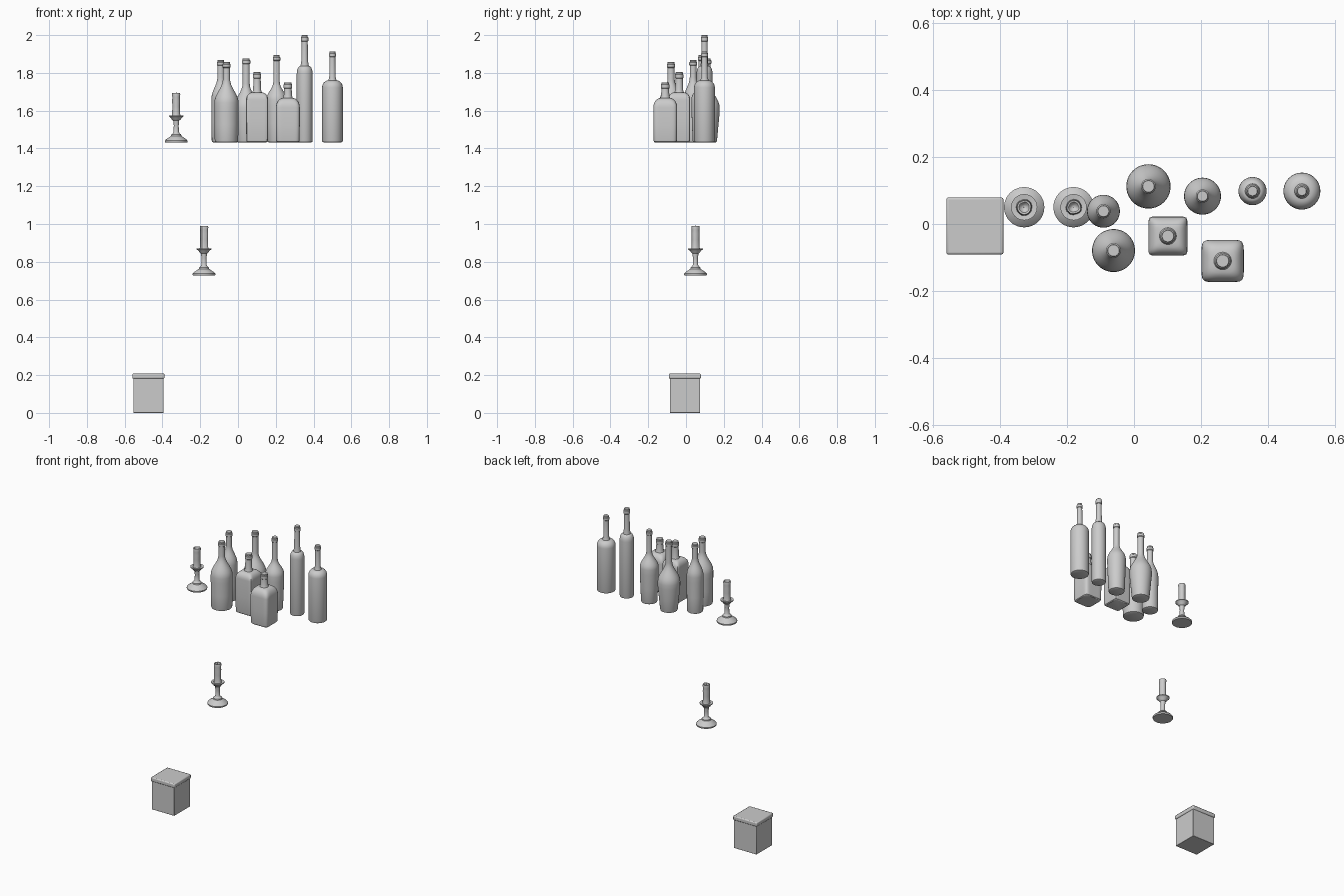
import bpy, bmesh, math, random

if "Cube" in bpy.data.objects:
    bpy.data.objects.remove(bpy.data.objects["Cube"])

random.seed(4)
SHELF = 1.432


def loft(name, x, y, z, profile, segs=40, wobble=0.0):
    """Stack rings (radius, height, squareness): 2 is round, larger is squarer."""
    bm = bmesh.new()
    lumps = [random.uniform(-wobble, wobble) for _ in range(segs)]
    rings = []
    for p in profile:
        r, h = p[0], p[1]
        n = p[2] if len(p) > 2 else 2
        ring = []
        for i in range(segs):
            a = 2 * math.pi * i / segs
            c, s = math.cos(a), math.sin(a)
            k = r / (abs(c) ** n + abs(s) ** n) ** (1 / n)
            smooth = (lumps[i - 1] + lumps[i] + lumps[(i + 1) % segs]) / 3
            ring.append(bm.verts.new((k * c * (1 + smooth), k * s * (1 + smooth), h)))
        rings.append(ring)
    for lo, hi in zip(rings, rings[1:]):
        for i in range(segs):
            j = (i + 1) % segs
            bm.faces.new((lo[i], lo[j], hi[j], hi[i]))
    bm.faces.new(rings[0][::-1])
    bm.faces.new(rings[-1])
    mesh = bpy.data.meshes.new(name)
    bm.to_mesh(mesh)
    bm.free()
    ob = bpy.data.objects.new(name, mesh)
    bpy.context.collection.objects.link(ob)
    ob.location = (x, y, z)
    bpy.context.view_layer.objects.active = ob
    ob.select_set(True)
    bpy.ops.object.shade_smooth_by_angle(angle=math.radians(35))
    ob.select_set(False)
    return ob


def curve_between(r0, h0, r1, h1, steps=8):
    """S-shaped shoulder from body radius to neck radius."""
    out = []
    for i in range(steps + 1):
        t = i / steps
        out.append((r1 + (r0 - r1) * (0.5 + 0.5 * math.cos(math.pi * t)), h0 + (h1 - h0) * t))
    return out


def round_shoulder(r0, h0, r1, h1, steps=6):
    """Quarter-ellipse shoulder, flat towards the neck."""
    return [(r1 + (r0 - r1) * math.cos(math.pi / 2 * i / steps),
             h0 + (h1 - h0) * math.sin(math.pi / 2 * i / steps)) for i in range(steps + 1)]


def lip(neck, top, collar=0.03):
    """Neck end with a slightly thicker collar."""
    return [(neck, top - collar), (neck + 0.003, top - collar + 0.003),
            (neck + 0.003, top - 0.012), (neck, top - 0.009),
            (neck, top - 0.002), (neck - 0.002, top)]


def base(r):
    return [(r - 0.008, 0), (r - 0.002, 0.003), (r, 0.009)]


# Sloping wine bottles: x, y, foot radius, body radius, shoulder, neck start, neck radius, height
wine = [(-0.091, 0.038, 0.048, 0.049, 0.235, 0.345, 0.018, 0.436),
        (-0.061, -0.079, 0.062, 0.064, 0.21, 0.335, 0.019, 0.425),
        (0.043, 0.112, 0.052, 0.066, 0.185, 0.31, 0.019, 0.445),
        (0.204, 0.083, 0.048, 0.055, 0.225, 0.32, 0.017, 0.462)]
for i, (x, y, f, r, s, n, k, h) in enumerate(wine):
    prof = base(f) + [((f + r) / 2, s * 0.45), (r, s * 0.85)]
    prof += curve_between(r, s, k, n) + lip(k, h)
    loft(f"wine_bottle_{i + 1}", x, y, SHELF, prof)

# Tall straight bottles with round shoulders
loft("tall_bottle", 0.353, 0.098, SHELF,
     base(0.042) + round_shoulder(0.042, 0.365, 0.022, 0.405) + [(0.018, 0.43)] + lip(0.016, 0.568, 0.035))
loft("straight_bottle", 0.5, 0.098, SHELF,
     base(0.055) + round_shoulder(0.055, 0.29, 0.022, 0.328) + [(0.017, 0.345), (0.015, 0.45)]
     + lip(0.015, 0.482))

# Square decanters that blend into a round neck
square = [("square_decanter", 0.101, -0.036, 0.058, 12, 0.225, 0.265, 0.021, 0.372),
          ("bulging_decanter", 0.264, -0.11, 0.063, 7, 0.185, 0.235, 0.022, 0.318)]
for name, x, y, r, sq, s, n, k, h in square:
    prof = [(r - 0.008, 0, sq), (r - 0.003, 0.004, sq), (r - 0.001, 0.012, sq), (r, s * 0.5, sq)]
    shoulder = round_shoulder(r, s, k + 0.004, n)
    prof += [(a, b, 2 + (sq - 2) * (1 - i / (len(shoulder) - 1)) ** 0.7)
             for i, (a, b) in enumerate(shoulder)]
    prof += [(k, n + 0.012)] + lip(k - 0.002, h, 0.033)
    loft(name, x, y, SHELF, prof, segs=64)

# Candlesticks, each with a worn candle
holder = [(0.058, 0), (0.06, 0.003), (0.06, 0.009), (0.053, 0.017), (0.038, 0.027),
          (0.027, 0.035), (0.026, 0.042), (0.019, 0.047), (0.014, 0.055), (0.013, 0.09),
          (0.016, 0.115), (0.025, 0.123), (0.028, 0.129), (0.039, 0.138), (0.039, 0.143),
          (0.026, 0.141), (0.02, 0.14)]
candle = [(0.024, 0.138), (0.021, 0.15), (0.02, 0.19), (0.021, 0.22), (0.02, 0.24),
          (0.022, 0.255), (0.02, 0.262), (0.015, 0.261), (0.009, 0.252), (0.003, 0.249)]
for tag, x, z in (("upper", -0.327, SHELF), ("lower", -0.18, 0.728)):
    loft(tag + "_candlestick", x, 0.05, z, holder)
    loft(tag + "_candle", x, 0.05, z, candle, segs=24, wobble=0.12)
    loft(tag + "_wick", x, 0.05, z, [(0.0015, 0.247), (0.0012, 0.266)], segs=6)


def box(name, half, z0, z1, bevel):
    bpy.ops.mesh.primitive_cube_add(size=1, location=(-0.474, -0.006, (z0 + z1) / 2))
    ob = bpy.context.object
    ob.name = name
    ob.scale = (2 * half, 2 * half, z1 - z0)
    bpy.ops.object.transform_apply(location=False, rotation=False, scale=True)
    mod = ob.modifiers.new("bevel", 'BEVEL')
    mod.width = bevel
    mod.segments = 2
    bpy.ops.object.shade_smooth_by_angle(angle=math.radians(35))
    ob.select_set(False)


# Lidded box on the floor
box("box_body", 0.08, 0, 0.184, 0.002)
box("box_lid", 0.085, 0.181, 0.208, 0.006)
